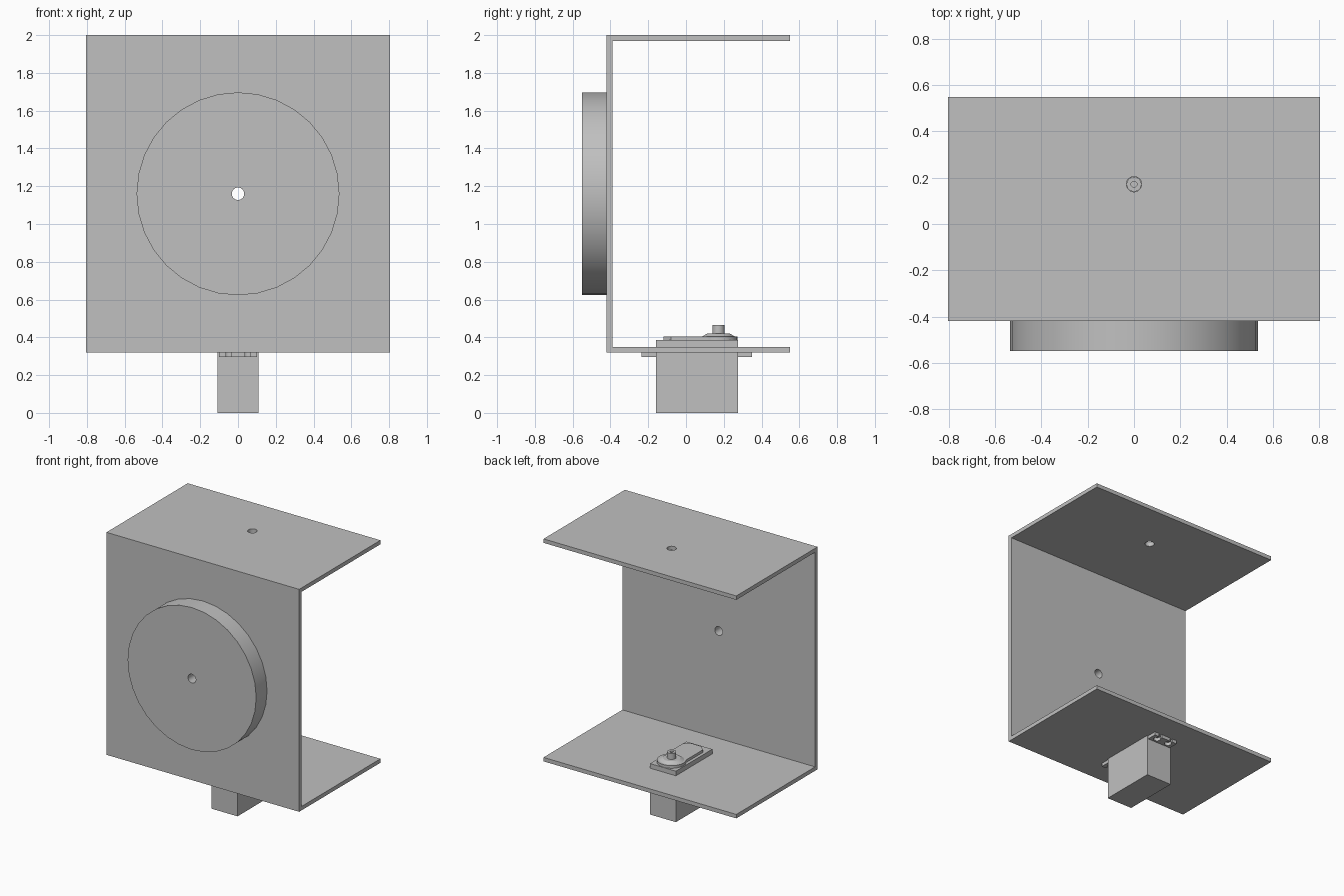
import bpy, bmesh, math
from mathutils import Matrix

if "Cube" in bpy.data.objects:
    bpy.data.objects.remove(bpy.data.objects["Cube"], do_unlink=True)

grey = bpy.data.materials.new("plain grey")
grey.use_nodes = True
grey.diffuse_color = (0.53, 0.53, 0.53, 1)
grey.node_tree.nodes["Principled BSDF"].inputs["Base Color"].default_value = grey.diffuse_color


def finish(name, bm):
    bmesh.ops.recalc_face_normals(bm, faces=bm.faces)
    mesh = bpy.data.meshes.new(name)
    bm.to_mesh(mesh)
    bm.free()
    mesh.materials.append(grey)
    ob = bpy.data.objects.new(name, mesh)
    bpy.context.collection.objects.link(ob)
    return ob


def box(name, x, y, z):
    bm = bmesh.new()
    bmesh.ops.create_cube(bm, size=1)
    for v in bm.verts:
        v.co = [lo + (c + 0.5) * (hi - lo) for c, (lo, hi) in zip(v.co, (x, y, z))]
    return finish(name, bm)


def cylinder(name, centre, r1, r2, depth, axis="Z", sides=32):
    # Tapered or straight cylinder about its centre
    bm = bmesh.new()
    bmesh.ops.create_cone(bm, cap_ends=True, segments=sides, radius1=r1, radius2=r2, depth=depth)
    turn = Matrix.Rotation(math.pi / 2, 4, "X") if axis == "Y" else Matrix()
    bm.transform(Matrix.Translation(centre) @ turn)
    return finish(name, bm)


def prism(name, points, direction, start, end):
    # Extrude a closed outline along x or z
    bm = bmesh.new()
    if direction == "X":
        verts = [bm.verts.new((start, a, b)) for a, b in points]
        shift = (end - start, 0, 0)
    else:
        verts = [bm.verts.new((a, b, start)) for a, b in points]
        shift = (0, 0, end - start)
    face = bm.faces.new(verts)
    new = bmesh.ops.extrude_face_region(bm, geom=[face])["geom"]
    bmesh.ops.translate(bm, vec=shift, verts=[g for g in new if isinstance(g, bmesh.types.BMVert)])
    return finish(name, bm)


def select(ob):
    bpy.ops.object.select_all(action="DESELECT")
    ob.select_set(True)
    bpy.context.view_layer.objects.active = ob


def cut(ob, *cutters):
    for c in cutters:
        mod = ob.modifiers.new("cut", "BOOLEAN")
        mod.operation, mod.solver, mod.object = "DIFFERENCE", "EXACT", c
        select(ob)
        bpy.ops.object.modifier_apply(modifier=mod.name)
        bpy.data.objects.remove(c, do_unlink=True)


def smooth(ob):
    select(ob)
    bpy.ops.object.shade_smooth_by_angle(angle=math.radians(30))


T = 0.03            # sheet thickness
FRONT, BACK = -0.42, 0.55
LOW, HIGH = 0.32, 2.0
DISC_Z = 1.16
SHAFT_Y = 0.172
HOLE = 0.033

# Folded sheet bracket with front hole, top hole and motor opening
outline = [(BACK, LOW), (FRONT, LOW), (FRONT, HIGH), (BACK, HIGH),
           (BACK, HIGH - T), (FRONT + T, HIGH - T), (FRONT + T, LOW + T), (BACK, LOW + T)]
bracket = prism("bracket", outline, "X", -0.805, 0.805)
cut(bracket,
    cylinder("hole_cutter", (0, FRONT, DISC_Z), HOLE, HOLE, 0.2, "Y"),
    cylinder("hole_cutter", (0, SHAFT_Y, HIGH), HOLE, HOLE, 0.2),
    box("opening_cutter", (-0.108, 0.108), (-0.16, 0.275), (0.25, 0.45)))
smooth(bracket)

# Front disc with centre hole
disc = cylinder("front_disc", (0, -0.485, DISC_Z), 0.537, 0.537, 0.13, "Y")
cut(disc, cylinder("hole_cutter", (0, -0.485, DISC_Z), HOLE, HOLE, 0.4, "Y"))
smooth(disc)

# Motor body
box("motor_body", (-0.108, 0.108), (-0.16, 0.275), (0, 0.385))

# Mounting tabs, each with two open-ended screw slots
for name, inner, outer in (("front_tab", -0.16, -0.235), ("back_tab", 0.275, 0.35)):
    tab = box(name, (-0.1, 0.1), sorted((inner, outer)), (0.295, LOW))
    mid = (inner + outer) / 2
    for x in (-0.05, 0.05):
        cut(tab,
            cylinder("slot_cutter", (x, mid, 0.31), 0.025, 0.025, 0.1, sides=20),
            box("slot_cutter", (x - 0.013, x + 0.013), sorted((mid, outer * 1.1)), (0.25, 0.36)))
    smooth(tab)

# Raised lid with clipped front corners
lid = [(-0.085, 0.13), (-0.085, -0.08), (-0.045, -0.12),
       (0.045, -0.12), (0.085, -0.08), (0.085, 0.13)]
prism("motor_lid", lid, "Z", 0.38, 0.405)

# Stepped collar and hollow output shaft
for name, r1, r2, z0, z1 in (("collar_base", 0.1, 0.1, 0.38, 0.405),
                             ("collar_top", 0.085, 0.06, 0.405, 0.42)):
    smooth(cylinder(name, (0, SHAFT_Y, (z0 + z1) / 2), r1, r2, z1 - z0))
shaft = cylinder("output_shaft", (0, SHAFT_Y, 0.435), 0.032, 0.032, 0.06, sides=24)
cut(shaft, cylinder("bore_cutter", (0, SHAFT_Y, 0.46), 0.013, 0.013, 0.06, sides=16))
smooth(shaft)
